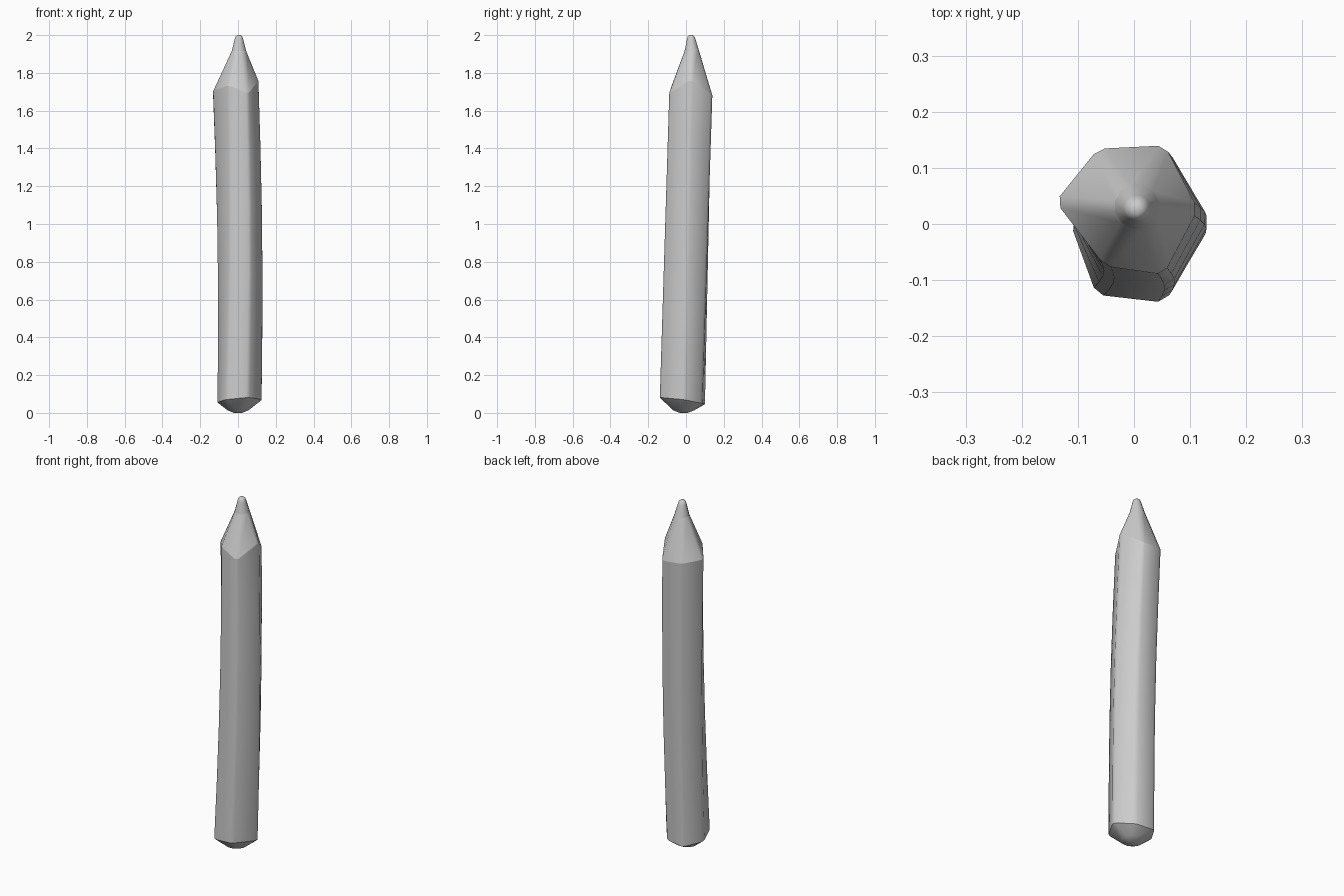
import bpy
import bmesh
from math import cos, sin, pi
from mathutils import Vector

cube = bpy.data.objects.get("Cube")
if cube:
    bpy.data.objects.remove(cube, do_unlink=True)

grey = bpy.data.materials.new("plain grey")
grey.use_nodes = True
colour = (0.6, 0.6, 0.6, 1)
grey.diffuse_color = colour
grey.node_tree.nodes["Principled BSDF"].inputs["Base Color"].default_value = colour

CHAMFER = 0.1


def soften(corners):
    """Cut each corner of a six-sided outline into two points."""
    ring = []
    for i, p in enumerate(corners):
        for q in (corners[i - 1], corners[(i + 1) % len(corners)]):
            ring.append(p.lerp(q, CHAMFER))
    return ring


def circle(x, y, z, r):
    """Ring whose points line up with the softened outline, starting at -x."""
    angles = [pi + i * pi / 3 + s * pi / 12 for i in range(6) for s in (-1, 1)]
    return [Vector((x + r * cos(a), y + r * sin(a), z)) for a in angles]


def loft(name, rings, close_start=False, close_end=False):
    bm = bmesh.new()
    loops = [[bm.verts.new(p) for p in ring] for ring in rings]
    n = len(loops[0])
    for low, high in zip(loops, loops[1:]):
        for i in range(n):
            j = (i + 1) % n
            bm.faces.new((low[i], low[j], high[j], high[i]))
    if close_start:
        bm.faces.new(loops[0][::-1])
    if close_end:
        bm.faces.new(loops[-1])
    bmesh.ops.recalc_face_normals(bm, faces=bm.faces)
    if not (close_start or close_end):
        # An open tube: make sure its sides face outwards
        f = next(iter(bm.faces))
        c = f.calc_center_median()
        if f.normal.dot(Vector((c.x, c.y, 0))) < 0:
            bmesh.ops.reverse_faces(bm, faces=bm.faces)
    mesh = bpy.data.meshes.new(name)
    bm.to_mesh(mesh)
    bm.free()
    mesh.materials.append(grey)
    mesh.shade_smooth()
    obj = bpy.data.objects.new(name, mesh)
    bpy.context.collection.objects.link(obj)
    return obj


# Uneven hexagons, counter-clockwise from the -x corner
bottom = [Vector(p) for p in (
    (-0.113, 0.0, 0.055), (-0.067, -0.126, 0.07), (0.055, -0.14, 0.082),
    (0.132, -0.01, 0.07), (0.06, 0.085, 0.05), (-0.05, 0.102, 0.045))]
top = [Vector(p) for p in (
    (-0.14, 0.04, 1.70), (-0.052, -0.075, 1.735), (0.053, -0.09, 1.69),
    (0.114, 0.026, 1.765), (0.055, 0.14, 1.68), (-0.064, 0.134, 1.69))]

# Slightly bowed hexagonal barrel
barrel = []
for t in (0, 0.2, 0.4, 0.6, 0.8, 1):
    bow = Vector((0.012 * sin(pi * t), 0, 0))
    barrel.append(soften([a.lerp(b, t) + bow for a, b in zip(bottom, top)]))
loft("barrel", barrel)

# Rounded end
loft("rounded_end", [circle(0, -0.012, 0.0, 0.022), circle(0, -0.012, 0.014, 0.058),
                     barrel[0]], close_start=True)

# Sharpened cone and the rounded lead on it
collar = circle(0.005, 0.031, 1.915, 0.04)
loft("sharpened_cone", [barrel[-1], collar])
loft("lead_tip", [collar, circle(0.005, 0.028, 1.975, 0.024),
                  circle(0.005, 0.027, 1.992, 0.019),
                  circle(0.005, 0.027, 2.0, 0.009)], close_end=True)
